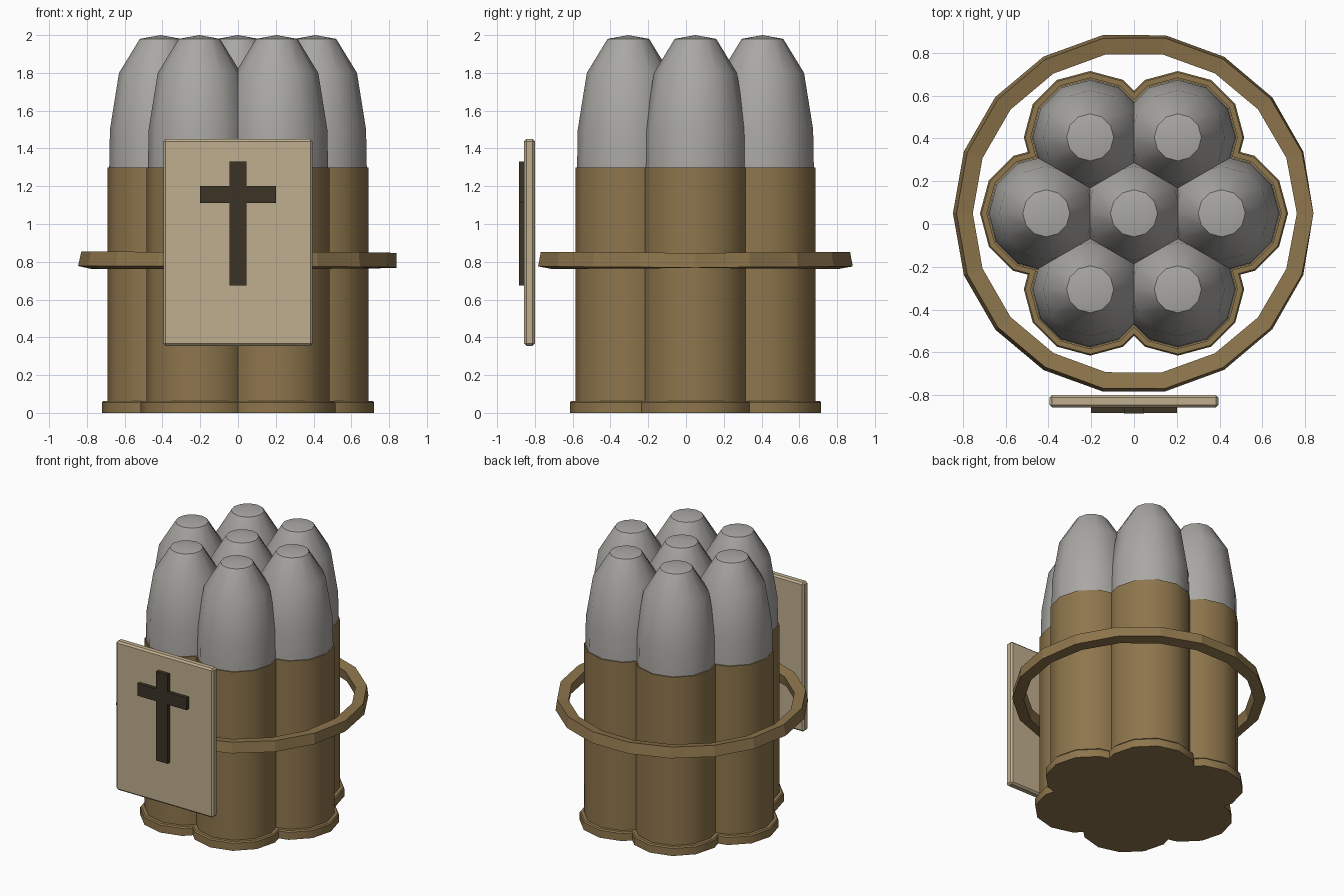
import bpy, bmesh, math

if "Cube" in bpy.data.objects:
    bpy.data.objects.remove(bpy.data.objects["Cube"])


def material(name, rgb):
    m = bpy.data.materials.new(name)
    m.diffuse_color = (*rgb, 1)
    m.use_nodes = True
    m.node_tree.nodes["Principled BSDF"].inputs["Base Color"].default_value = m.diffuse_color
    return m


BRASS = material("brass", (0.27, 0.18, 0.073))
LEAD = material("grey metal", (0.40, 0.39, 0.37))
TAN = material("tan plate", (0.53, 0.43, 0.275))
DARK = material("dark brown", (0.045, 0.033, 0.019))


def add(name, bm, mat, smooth=None):
    bmesh.ops.recalc_face_normals(bm, faces=bm.faces)
    me = bpy.data.meshes.new(name)
    bm.to_mesh(me)
    bm.free()
    me.materials.append(mat)
    ob = bpy.data.objects.new(name, me)
    bpy.context.collection.objects.link(ob)
    if smooth:
        bpy.ops.object.select_all(action='DESELECT')
        ob.select_set(True)
        bpy.context.view_layer.objects.active = ob
        bpy.ops.object.shade_smooth_by_angle(angle=math.radians(smooth))
    return ob


def lathe(name, profile, centre, mat, sides=12):
    """Solid of revolution; a radius of 0 closes the end with a fan."""
    bm = bmesh.new()
    rings = []
    for r, z in profile:
        n = sides if r else 1
        rings.append([bm.verts.new((centre[0] + r * math.cos(math.tau * i / sides),
                                    centre[1] + r * math.sin(math.tau * i / sides), z))
                      for i in range(n)])
    for a, b in zip(rings, rings[1:]):
        for i in range(sides):
            j = (i + 1) % sides
            quad = [a[i % len(a)], a[j % len(a)], b[j % len(b)], b[i % len(b)]]
            bm.faces.new(list(dict.fromkeys(quad)))
    return add(name, bm, mat, 32)


def box(name, lo, hi, mat, bevel=0):
    bm = bmesh.new()
    bmesh.ops.create_cube(bm, size=1)
    for v in bm.verts:
        v.co = [l + (c + 0.5) * (h - l) for c, l, h in zip(v.co, lo, hi)]
    if bevel:
        bmesh.ops.bevel(bm, geom=bm.edges[:], offset=bevel, segments=1, affect='EDGES')
    return add(name, bm, mat)


# Seven cartridges in a hexagonal bundle
CY, SPACING = 0.05, 0.41
CASING = [(0, 0), (0.31, 0), (0.31, 0.055), (0.303, 0.064), (0.28, 0.064),
          (0.28, 1.30), (0, 1.30)]
BULLET = [(0.272, 1.29), (0.268, 1.5), (0.22, 1.8), (0.11, 1.98), (0, 2.0)]
centres = [(0, CY)] + [(SPACING * math.cos(k * math.pi / 3),
                        CY + SPACING * math.sin(k * math.pi / 3)) for k in range(6)]
for k, c in enumerate(centres):
    lathe(f"casing_{k}", CASING, c, BRASS)
    lathe(f"bullet_{k}", BULLET, c, LEAD)

# Square-section hoop, slightly twisted along its length
bm = bmesh.new()
N = 18
hoop = []
for i in range(N):
    t = math.tau * i / N
    twist = math.radians(12.5) * math.sqrt(abs(math.sin(t / 2)))
    ring = []
    for k in range(4):
        a = math.pi / 4 + k * math.pi / 2 + twist
        r = 0.80 + 0.055 * math.cos(a)
        ring.append(bm.verts.new((r * math.cos(t), CY + r * math.sin(t),
                                  0.807 + 0.055 * math.sin(a))))
    hoop.append(ring)
for i in range(N):
    a, b = hoop[i], hoop[(i + 1) % N]
    for k in range(4):
        m = (k + 1) % 4
        bm.faces.new((a[k], a[m], b[m], b[k]))
add("hoop", bm, BRASS)

# Front plate with a raised cross
box("plate", (-0.395, -0.857, 0.355), (0.395, -0.80, 1.45), TAN, 0.012)
box("cross_upright", (-0.046, -0.885, 0.675), (0.046, -0.855, 1.33), DARK)
box("cross_bar", (-0.2, -0.884, 1.11), (0.2, -0.855, 1.2), DARK)
